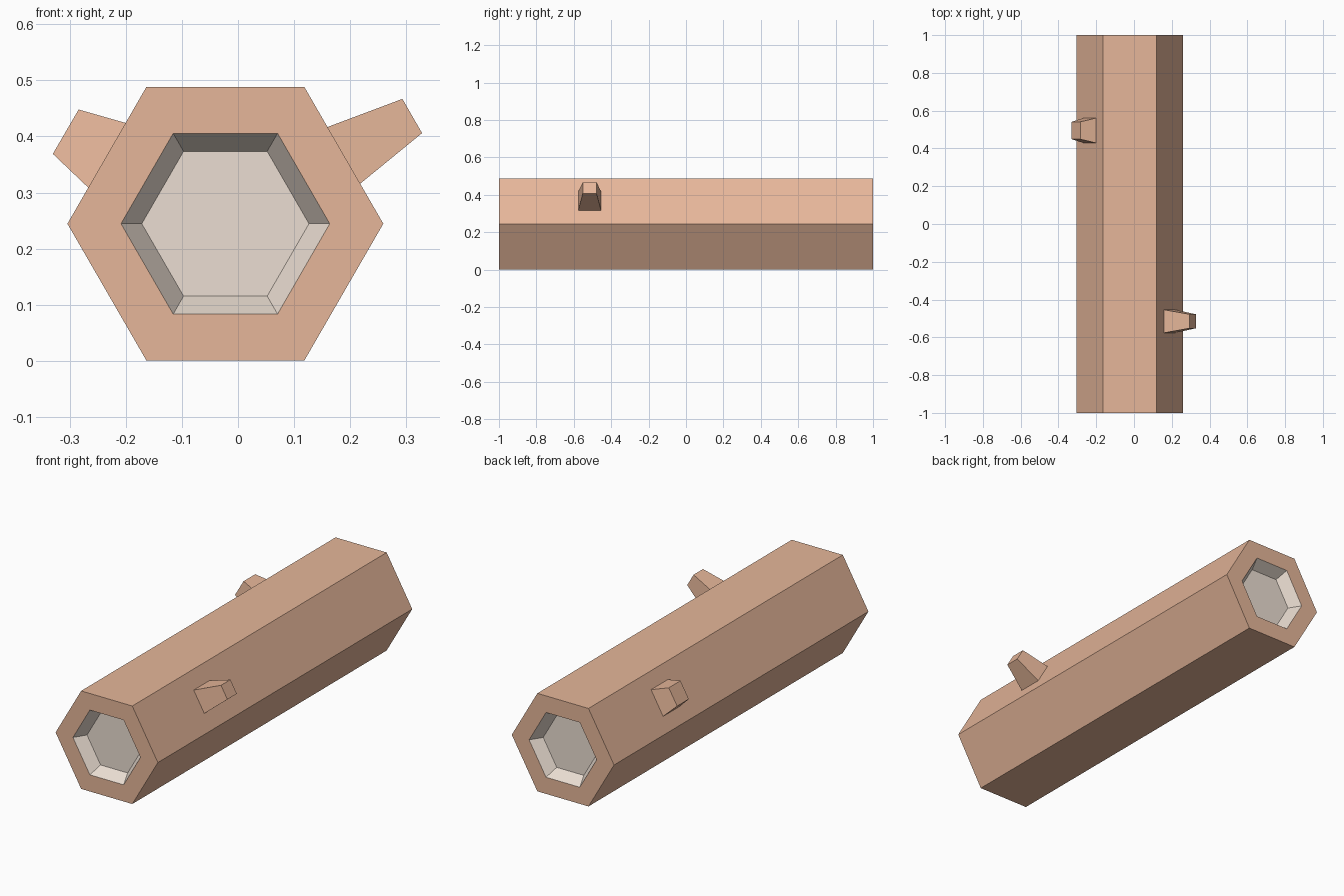
import bpy, bmesh, math
from mathutils import Vector

if "Cube" in bpy.data.objects:
    bpy.data.objects.remove(bpy.data.objects["Cube"])

CX, CZ = -0.0225, 0.2445


def material(name, rgb):
    m = bpy.data.materials.new(name)
    m.diffuse_color = (*rgb, 1)
    m.use_nodes = True
    m.node_tree.nodes["Principled BSDF"].inputs["Base Color"].default_value = m.diffuse_color
    return m


bark = material("bark", (0.79, 0.47, 0.32))
heartwood = material("heartwood", (0.83, 0.73, 0.645))


def loft(name, rings, pale=()):
    """Skin a row of rings and cap both ends; spans in 'pale' get the second material."""
    bm = bmesh.new()
    loops = [[bm.verts.new(p) for p in ring] for ring in rings]
    n = len(loops[0])
    for k, (a, b) in enumerate(zip(loops, loops[1:])):
        for i in range(n):
            j = (i + 1) % n
            bm.faces.new((a[i], a[j], b[j], b[i])).material_index = int(k in pale)
    for cap in (loops[0], loops[-1]):
        bm.faces.new(cap).material_index = int(bool(pale))
    bmesh.ops.recalc_face_normals(bm, faces=bm.faces)
    me = bpy.data.meshes.new(name)
    bm.to_mesh(me)
    bm.free()
    me.materials.append(bark)
    if pale:
        me.materials.append(heartwood)
    ob = bpy.data.objects.new(name, me)
    bpy.context.collection.objects.link(ob)
    return ob


def hexagon(r, y):
    return [(CX + r * math.cos(i * math.pi / 3), y, CZ + r * math.sin(i * math.pi / 3))
            for i in range(6)]


# Log: six-sided trunk with a tapered pale recess in each end
sections = [(0.149, -0.942), (0.186, -1), (0.2815, -1),
            (0.2815, 1), (0.186, 1), (0.149, 0.942)]
loft("log", [hexagon(r, y) for r, y in sections], pale=(0, 4))


# Branch stubs: four-sided tapers, roots sunk slightly into the trunk
def stub(name, y, root, root_half, tip, tip_half):
    def ring(ends, half):
        (xa, za), (xb, zb) = ends
        return [Vector(p) for p in ((xa, y - half, za), (xa, y + half, za),
                                    (xb, y + half, zb), (xb, y - half, zb))]
    a, b = ring(root, root_half), ring(tip, tip_half)
    sunk = [p.lerp(q, -0.1) for p, q in zip(a, b)]
    loft(name, [sunk, b])


stub("right_branch", -0.515, ((0.160, 0.417), (0.218, 0.316)), 0.061,
     ((0.293, 0.467), (0.328, 0.406)), 0.037)
stub("left_branch", 0.495, ((-0.200, 0.424), (-0.267, 0.309)), 0.066,
     ((-0.284, 0.448), (-0.330, 0.369)), 0.046)
